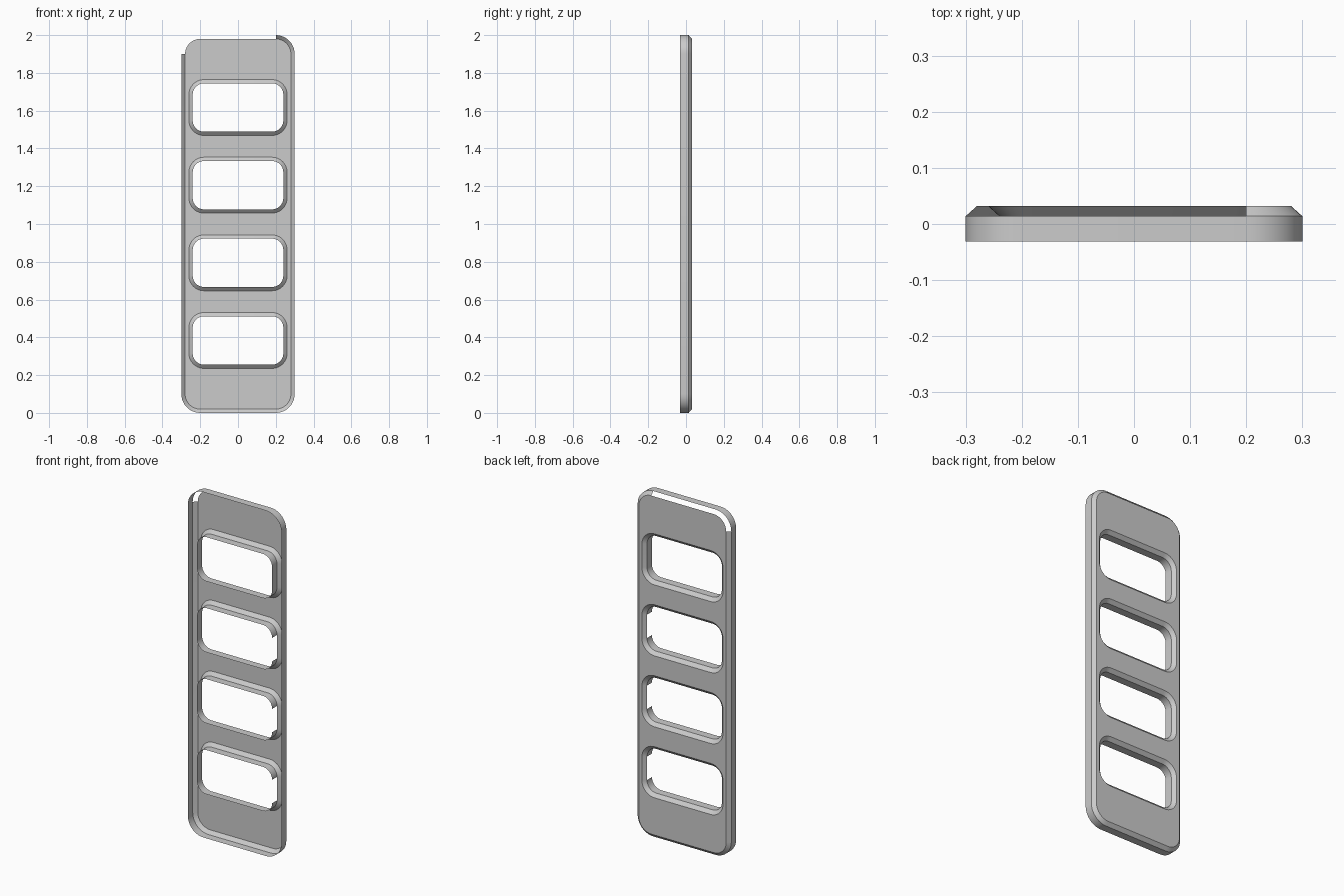
import bpy
import bmesh
import math

if "Cube" in bpy.data.objects:
    bpy.data.objects.remove(bpy.data.objects["Cube"], do_unlink=True)

grey = bpy.data.materials.new("light_grey")
grey.use_nodes = True
grey.diffuse_color = (0.6, 0.6, 0.6, 1)
grey.node_tree.nodes["Principled BSDF"].inputs["Base Color"].default_value = (0.6, 0.6, 0.6, 1)

SEG = 10                                  # segments per rounded corner
FRONT, MID, BACK = -0.031, 0.014, 0.032   # open edge, chamfer start, back face
BEVEL = 0.02
WINDOWS = [1 + step * 0.411 for step in (-1.5, -0.5, 0.5, 1.5)]
TOP_AND_CORNER = range(SEG, 2 * SEG + 1)  # top straight and its next corner
RIGHT_STRAIGHT = [4 * SEG + 3]            # straight side at +x


def ring(bm, y, cz, half_w, half_h, r):
    """Rounded rectangle of vertices, starting at the +x upper corner."""
    verts = []
    for k, (sx, sz) in enumerate([(1, 1), (-1, 1), (-1, -1), (1, -1)]):
        for i in range(SEG + 1):
            a = (k + i / SEG) * math.pi / 2
            verts.append(bm.verts.new((sx * (half_w - r) + r * math.cos(a), y,
                                       cz + sz * (half_h - r) + r * math.sin(a))))
    return verts


def bridge(bm, a, b, outward, skip=()):
    for i in range(len(a)):
        if i in skip:
            continue
        j = (i + 1) % len(a)
        quad = [a[i], b[i], b[j], a[j]]
        bm.faces.new(quad if outward else quad[::-1])


def finish(name, bm):
    mesh = bpy.data.meshes.new(name)
    bm.to_mesh(mesh)
    bm.free()
    mesh.materials.append(grey)
    obj = bpy.data.objects.new(name, mesh)
    bpy.context.collection.objects.link(obj)
    bpy.ops.object.select_all(action="DESELECT")
    obj.select_set(True)
    bpy.context.view_layer.objects.active = obj
    bpy.ops.object.shade_smooth_by_angle(angle=math.radians(30))


def plate_back(bm):
    return ring(bm, BACK, 1, 0.3 - BEVEL, 1 - BEVEL, 0.1 - BEVEL)


def window_back(bm, cz):
    return ring(bm, BACK, cz, 0.26, 0.148, 0.08)


# Outer wall with its chamfer, which is open along the top and one corner
bm = bmesh.new()
front, mid = (ring(bm, y, 1, 0.3, 1, 0.1) for y in (FRONT, MID))
bridge(bm, front, mid, True)
bridge(bm, mid, plate_back(bm), True, TOP_AND_CORNER)
finish("outer_wall", bm)

# Back plate with four window openings
bm = bmesh.new()
edges = []
for loop in [plate_back(bm)] + [window_back(bm, cz) for cz in WINDOWS]:
    edges += [bm.edges.new((loop[i - 1], loop[i])) for i in range(len(loop))]
bmesh.ops.triangle_fill(bm, edges=edges, use_beauty=True, normal=(0, 1, 0))
for face in bm.faces:
    face.normal_update()
    if face.normal.y < 0:
        face.normal_flip()
finish("back_plate", bm)

# Window surrounds: chamfer then straight wall, three of them open at +x
for n, cz in enumerate(WINDOWS):
    bm = bmesh.new()
    front, mid = (ring(bm, y, cz, 0.24, 0.128, 0.06) for y in (FRONT, MID))
    bridge(bm, front, mid, False, RIGHT_STRAIGHT if n < 3 else ())
    bridge(bm, mid, window_back(bm, cz), False)
    finish(f"window_surround_{n + 1}", bm)
